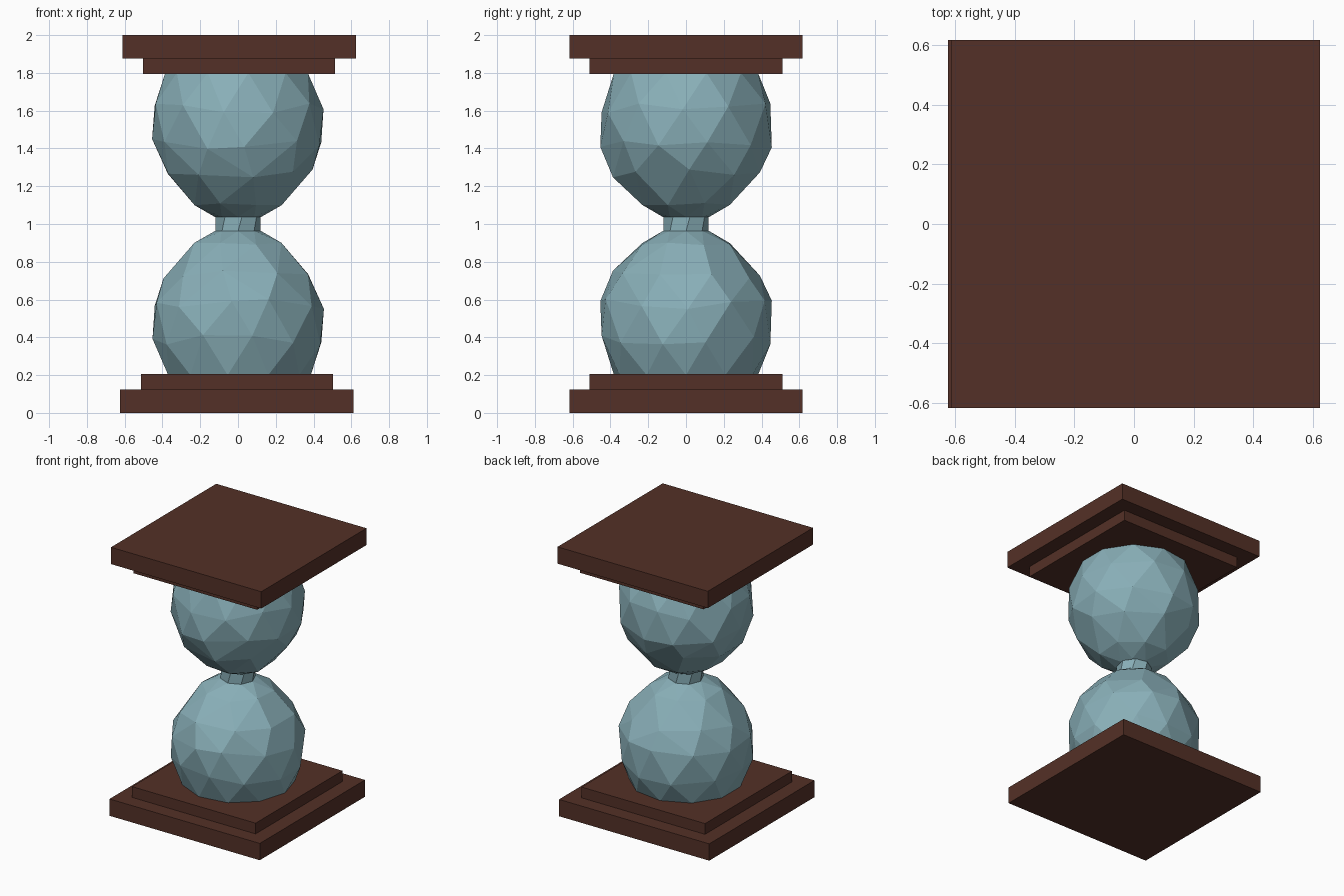
import bpy, bmesh, math, random
from mathutils import Matrix, Vector

cube = bpy.data.objects.get("Cube")
if cube:
    bpy.data.objects.remove(cube, do_unlink=True)


def make_material(name, color):
    mat = bpy.data.materials.new(name)
    mat.use_nodes = True
    mat.diffuse_color = color
    mat.node_tree.nodes["Principled BSDF"].inputs["Base Color"].default_value = color
    return mat


wood = make_material("dark brown wood", (0.088, 0.030, 0.020, 1))
glass = make_material("pale teal glass", (0.25, 0.43, 0.48, 1))

# Half turn about the y axis through the waist: top half -> bottom half
FLIP = (Matrix.Translation((0, 0, 1)) @ Matrix.Rotation(math.pi, 4, 'Y')
        @ Matrix.Translation((0, 0, -1)))


def finish(bm, name, mat, flip=False):
    if flip:
        bm.transform(FLIP)
    bmesh.ops.recalc_face_normals(bm, faces=bm.faces)
    mesh = bpy.data.meshes.new(name)
    bm.to_mesh(mesh)
    bm.free()
    mesh.materials.append(mat)
    obj = bpy.data.objects.new(name, mesh)
    bpy.context.collection.objects.link(obj)
    return obj


def plate(name, width, depth, z0, z1, flip):
    bm = bmesh.new()
    size = Matrix.Diagonal((width, depth, z1 - z0, 1))
    place = Matrix.Translation((0.006, 0, (z0 + z1) / 2))
    bmesh.ops.create_cube(bm, size=1, matrix=place @ size)
    finish(bm, name, wood, flip)


def bulb(name, flip):
    # Rings of (height, radius, points, jitter), wrapped in a faceted hull
    rings = [(1.037, 0.122, 8, 0), (1.106, 0.25, 8, 0.008),
             (1.27, 0.395, 9, 0.025), (1.43, 0.455, 11, 0.04),
             (1.61, 0.453, 11, 0.03), (1.80, 0.385, 11, 0)]
    rng = random.Random(4)
    bm = bmesh.new()
    for i, (z, r, n, jitter) in enumerate(rings):
        for k in range(n):
            a = math.tau * (k + 0.5 * (i % 2)) / n + rng.uniform(-2, 2) * jitter
            bm.verts.new((r * math.cos(a), r * math.sin(a),
                          z + rng.uniform(-jitter, jitter)))
    bmesh.ops.convex_hull(bm, input=bm.verts[:])
    loose = [v for v in bm.verts if not v.link_faces]
    bmesh.ops.delete(bm, geom=loose, context='VERTS')
    # Merge nearly flat neighbours into larger facets
    bmesh.ops.dissolve_limit(bm, angle_limit=math.radians(5),
                             verts=bm.verts[:], edges=bm.edges[:])
    finish(bm, name, glass, flip)


# Matching halves: stepped plates and a bulb
for half, flip in (("top", False), ("bottom", True)):
    plate(half + "_outer_plate", 1.236, 1.236, 1.875, 2.0, flip)
    plate(half + "_inner_plate", 1.016, 1.02, 1.795, 1.875, flip)
    bulb(half + "_bulb", flip)

# Slightly twisted neck between the bulbs
bm = bmesh.new()
bmesh.ops.create_cone(bm, cap_ends=True, segments=8, radius1=0.12, radius2=0.12,
                      depth=0.076, matrix=Matrix.Translation((0, 0, 1)))
upper = [v for v in bm.verts if v.co.z > 1]
bmesh.ops.rotate(bm, verts=upper, cent=Vector((0, 0, 1)),
                 matrix=Matrix.Rotation(math.radians(10), 3, 'Z'))
finish(bm, "neck", glass)
